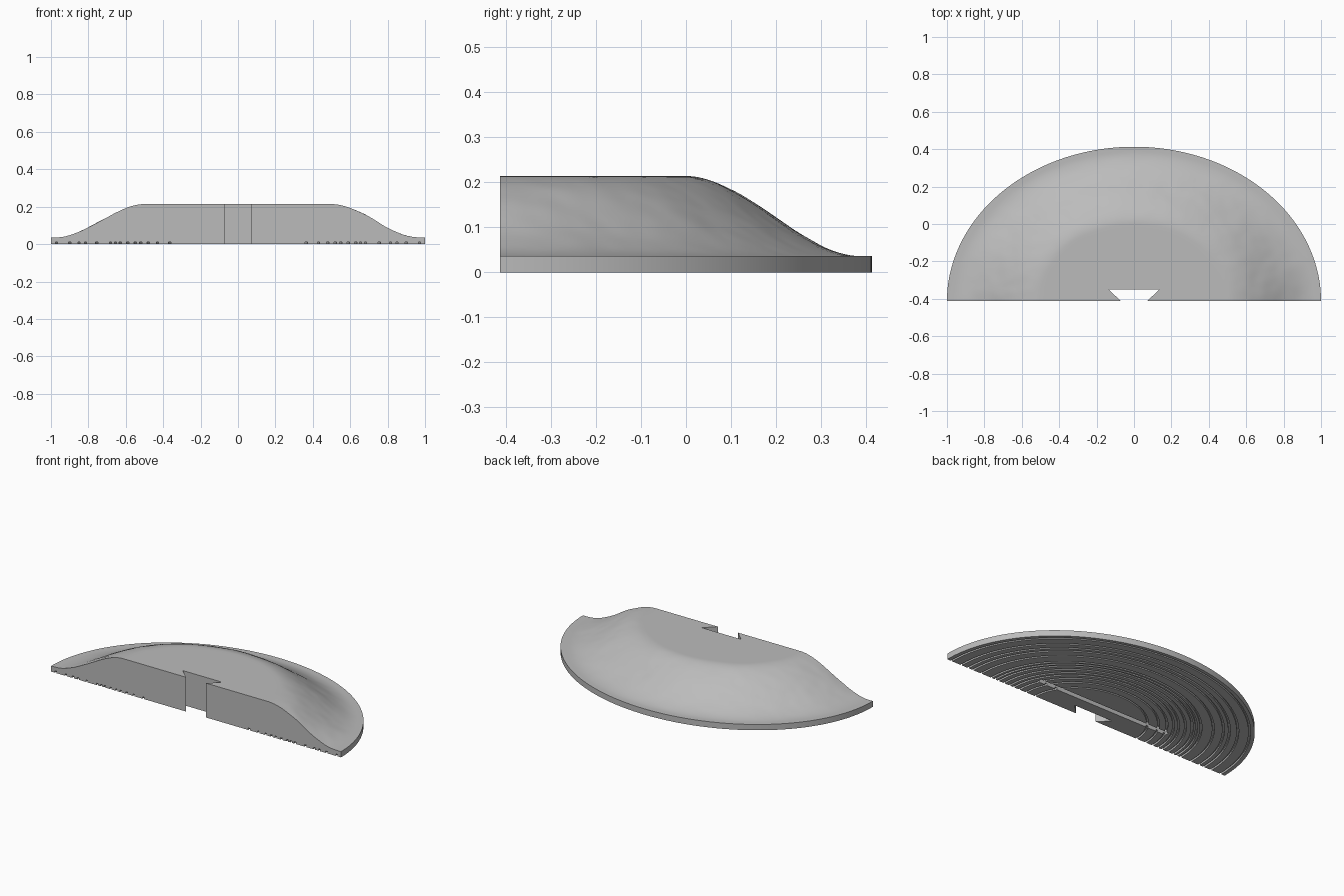
import bpy, bmesh, math
from mathutils import Vector, noise

if "Cube" in bpy.data.objects:
    bpy.data.objects.remove(bpy.data.objects["Cube"])

DEPTH = 0.826      # front to back
FRONT = -DEPTH / 2
TOP, RIM = 0.214, 0.036
STEPS = 128        # sections around the half ellipse

grey = bpy.data.materials.new("light_grey")
grey.use_nodes = True
grey.diffuse_color = (0.5, 0.5, 0.5, 1)
grey.node_tree.nodes["Principled BSDF"].inputs["Base Color"].default_value = (0.5, 0.5, 0.5, 1)


def make_object(name, bm):
    bmesh.ops.recalc_face_normals(bm, faces=bm.faces)
    mesh = bpy.data.meshes.new(name)
    bm.to_mesh(mesh)
    bm.free()
    obj = bpy.data.objects.new(name, mesh)
    mesh.materials.append(grey)
    bpy.context.collection.objects.link(obj)
    return obj


def prism(name, outline, z0, z1):
    bm = bmesh.new()
    face = bm.faces.new([bm.verts.new((x, y, z0)) for x, y in outline])
    ext = bmesh.ops.extrude_face_region(bm, geom=[face])
    moved = [v for v in ext["geom"] if isinstance(v, bmesh.types.BMVert)]
    bmesh.ops.translate(bm, verts=moved, vec=(0, 0, z1 - z0))
    obj = make_object(name, bm)
    obj.hide_render = True
    return obj


def slope_height(r, a):
    t = min(max((r - 0.5) / 0.47, 0), 1)
    z = TOP + (RIM - TOP) * t * t * (3 - 2 * t)
    # gentle weathered ripples, fading out at the plateau and rim
    p = Vector((r * math.cos(a) * 5, r * math.sin(a) * 5, r * 3))
    ripple = noise.noise(p) * 0.005 + noise.noise(p * 3) * 0.002
    return min(TOP, max(RIM, z + ripple * math.sin(math.pi * t)))


# Profile from top centre to bottom centre: (radius, height), None = top surface
profile = [(0.48 + 0.52 * i / 40, None) for i in range(41)]
grooves = [0.97, 0.9, 0.85, 0.815, 0.755, 0.682, 0.655, 0.63,
           0.59, 0.55, 0.52, 0.48, 0.43, 0.365]
profile.append((1.0, 0))
for g in grooves:
    profile += [(g + 0.006, 0), (g + 0.006, 0.012), (g - 0.006, 0.012), (g - 0.006, 0)]

# Half elliptical mound with concentric grooves underneath
bm = bmesh.new()
sections = []
for s in range(STEPS + 1):
    a = math.pi * s / STEPS
    sections.append([bm.verts.new((r * math.cos(a), FRONT + r * math.sin(a) * DEPTH,
                                   slope_height(r, a) if z is None else z))
                     for r, z in profile])
for one, two in zip(sections, sections[1:]):
    for i in range(len(profile) - 1):
        bm.faces.new((one[i], one[i + 1], two[i + 1], two[i]))
bm.faces.new([sec[0] for sec in sections])            # plateau
bm.faces.new([sec[-1] for sec in sections])           # flat underside
bm.faces.new(sections[0] + sections[-1][::-1])        # front wall
mound = make_object("mound", bm)

# Dovetail notch through the front and a narrow slot underneath
notch = prism("dovetail_cutter", [(-0.135, -0.35), (0.135, -0.35), (0.07, FRONT),
                                  (0.04, -0.443), (-0.04, -0.443), (-0.07, FRONT)], -0.1, 0.4)
slot = prism("slot_cutter", [(-0.46, -0.28), (0.46, -0.28), (0.46, -0.25), (-0.46, -0.25)], -0.1, 0.1)
bpy.context.view_layer.objects.active = mound
mound.select_set(True)
for cutter in (notch, slot):
    mod = mound.modifiers.new(cutter.name, "BOOLEAN")
    mod.operation, mod.solver, mod.object = "DIFFERENCE", "EXACT", cutter
    bpy.ops.object.modifier_apply(modifier=mod.name)
    bpy.data.objects.remove(cutter)

bpy.ops.object.shade_smooth_by_angle(angle=math.radians(30))
